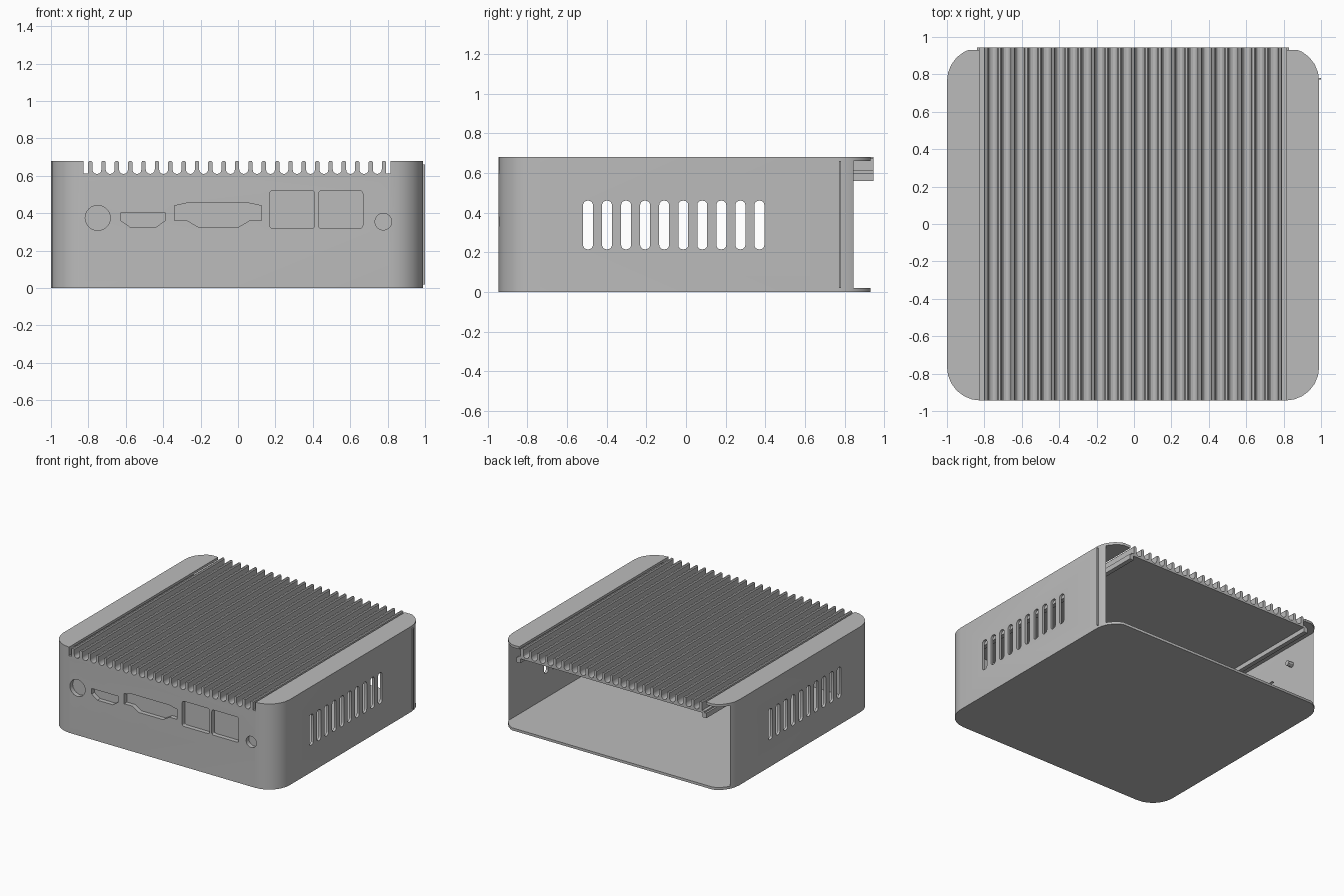
import bpy, bmesh, math
from mathutils import Vector

if "Cube" in bpy.data.objects:
    bpy.data.objects.remove(bpy.data.objects["Cube"])

grey = bpy.data.materials.new("case_grey")
grey.diffuse_color = (0.5, 0.5, 0.5, 1)
grey.use_nodes = True
grey.node_tree.nodes["Principled BSDF"].inputs["Base Color"].default_value = grey.diffuse_color

# axis -> how a 2D profile point (a, b) and depth d map to x, y, z
MAP = {'x': lambda a, b, d: (d, a, b),
       'y': lambda a, b, d: (a, d, b),
       'z': lambda a, b, d: (a, b, d)}


def prisms(name, items):
    """One object made of prisms: (profile, axis, start, end)."""
    bm = bmesh.new()
    for pts, axis, d0, d1 in items:
        f = MAP[axis]
        lo = [bm.verts.new(f(a, b, d0)) for a, b in pts]
        hi = [bm.verts.new(f(a, b, d1)) for a, b in pts]
        bm.faces.new(lo)
        bm.faces.new(hi[::-1])
        n = len(pts)
        for i in range(n):
            j = (i + 1) % n
            bm.faces.new((lo[i], lo[j], hi[j], hi[i]))
    bmesh.ops.recalc_face_normals(bm, faces=bm.faces)
    me = bpy.data.meshes.new(name)
    bm.to_mesh(me)
    bm.free()
    me.materials.append(grey)
    ob = bpy.data.objects.new(name, me)
    bpy.context.collection.objects.link(ob)
    return ob


def cut(target, cutter):
    bpy.context.view_layer.objects.active = target
    m = target.modifiers.new("cut", 'BOOLEAN')
    m.operation, m.solver, m.object = 'DIFFERENCE', 'EXACT', cutter
    bpy.ops.object.modifier_apply(modifier=m.name)
    bpy.data.objects.remove(cutter)


def rounded(x0, x1, y0, y1, r, seg=6):
    out = []
    for k, (cx, cy) in enumerate([(x1 - r, y1 - r), (x0 + r, y1 - r),
                                  (x0 + r, y0 + r), (x1 - r, y0 + r)]):
        for i in range(seg + 1):
            t = math.pi / 2 * (k + i / seg)
            out.append((cx + r * math.cos(t), cy + r * math.sin(t)))
    return out


def circle(cx, cy, r, n=24):
    return [(cx + r * math.cos(2 * math.pi * i / n),
             cy + r * math.sin(2 * math.pi * i / n)) for i in range(n)]


def rect(x0, x1, y0, y1):
    return [(x0, y0), (x1, y0), (x1, y1), (x0, y1)]


def smooth(ob):
    bpy.ops.object.select_all(action='DESELECT')
    ob.select_set(True)
    bpy.context.view_layer.objects.active = ob
    bpy.ops.object.shade_smooth_by_angle(angle=math.radians(30))


XL, XR, YF, YB, TOP, CX = -1.0, 0.99, -0.944, 0.944, 0.68, -0.005
SINK = 0.82      # half width of the finned area

# Case shell: rounded box, hollow, open at the back and under the heat sink
case = prisms("case", [(rounded(XL, XR, YF, YB, 0.18), 'z', 0, TOP)])
cut(case, prisms("cavity", [(rounded(XL + .02, XR - .02, YF + .06, 1.4, 0.15), 'z', 0.02, TOP - .02)]))
cut(case, prisms("back_cut", [(rect(-2, 2, 0.93, 2), 'z', -1, 2)]))
cut(case, prisms("sink_cut", [(rect(CX - SINK, CX + SINK, -2, 2), 'z', 0.595, 2)]))

# Side vents, through both walls
vents = []
for i in range(10):
    y = -0.494 + i * 0.096
    vents.append((rounded(y - .025, y + .025, 0.215, 0.46, 0.022, 4), 'x', -2, 2))
cut(case, prisms("vent_cut", vents))

# Port recesses in the front wall
small_slot = [(-.625, .405), (-.39, .405), (-.39, .36), (-.44, .325), (-.575, .325), (-.625, .36)]
wide_slot = [(-.34, .44), (-.27, .455), (.055, .455), (.125, .44), (.125, .36), (.06, .36),
             (0, .325), (-.21, .325), (-.27, .36), (-.34, .36)]
ports = [circle(-.75, .375, .067), small_slot, wide_slot,
         rounded(.17, .41, .32, .52, .015, 3), rounded(.43, .667, .32, .52, .015, 3),
         circle(.777, .355, .045, 16)]
cut(case, prisms("port_cut", [(p, 'y', -2, YF + .035) for p in ports]))
smooth(case)

# Heat sink: comb profile with round-bottomed grooves, run front to back
N, PITCH, HALF, RAD = 23, 0.0714, 0.0115, 0.0242
prof = [(CX - SINK, 0.595), (CX - SINK, 0.612)]
for i in range(N):
    x = CX + (i - (N - 1) / 2) * PITCH
    # fin with softened top corners
    prof += [(x - HALF, 0.634 if i else 0.612), (x - HALF, TOP - .007), (x - HALF + .006, TOP),
             (x + HALF - .006, TOP), (x + HALF, TOP - .007)]
    if i < N - 1:
        gx = x + PITCH / 2
        for k in range(7):
            t = math.pi + math.pi * k / 6
            prof.append((gx + RAD * math.cos(t), 0.634 + RAD * math.sin(t)))
    else:
        prof.append((x + HALF, 0.612))
prof += [(CX + SINK, 0.612), (CX + SINK, 0.595)]
smooth(prisms("heat_sink", [(prof, 'y', YF, YB)]))

# Rails under both edges of the heat sink, and mounting pegs on the side walls
for s, side in ((-1, "left"), (1, "right")):
    e = sorted((CX + s * (SINK - .02), CX + s * (SINK + .015)))
    prisms(side + "_rail", [(rect(e[0], e[1], 0.56, 0.6), 'y', YF + .05, YB)])
    w = sorted((CX + s * 0.98, CX + s * 0.93))
    smooth(prisms(side + "_peg", [(circle(0.6, 0.5, 0.02, 12), 'x', w[0], w[1])]))

# Thin seam strip at the right rear corner
prisms("seam_strip", [(rect(0.98, 1.0, 0.772, 0.78), 'z', 0.02, TOP - .02)])
